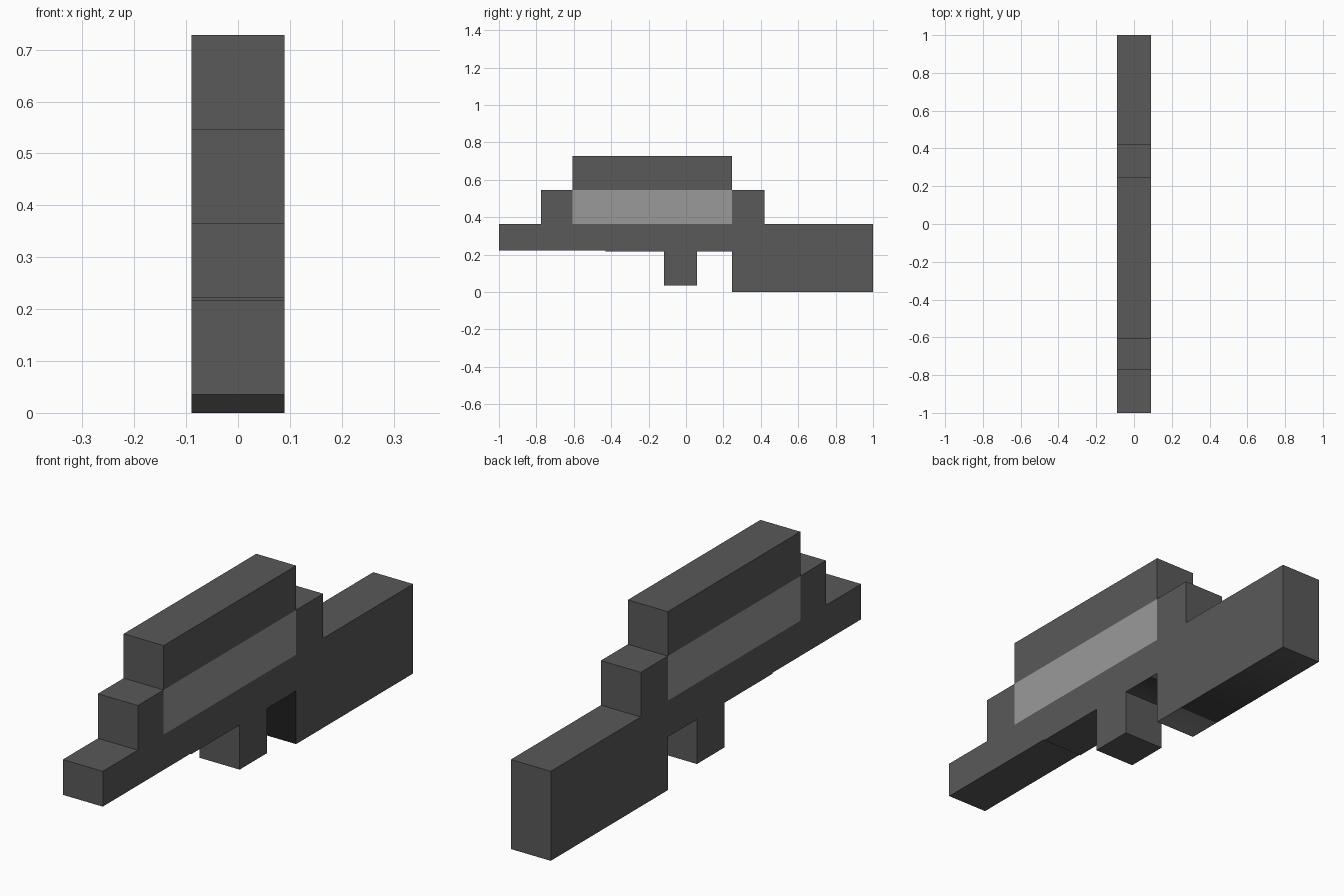
import bpy, bmesh
from mathutils import Vector

cube = bpy.data.objects.get("Cube")
if cube:
    bpy.data.objects.remove(cube, do_unlink=True)


def make_material(name, value):
    mat = bpy.data.materials.new(name)
    mat.use_nodes = True
    color = (value, value, value, 1)
    mat.diffuse_color = color
    mat.node_tree.nodes["Principled BSDF"].inputs["Base Color"].default_value = color
    return mat


HALF_WIDTH = 0.09
LOW, MID, HIGH, TOP = 0.217, 0.365, 0.547, 0.728   # tier heights
PANEL_FRONT, PANEL_BACK = -0.608, 0.246            # also the ends of the top tier

# Stepped side outline (y, z): barrel, grip, stock, then the tiers back to front
outline = [
    (-1, LOW + 0.004), (-0.43, LOW + 0.004), (-0.43, LOW),
    (-0.118, LOW), (-0.118, 0.035), (0.058, 0.035), (0.058, LOW),
    (PANEL_BACK, LOW), (PANEL_BACK, 0), (1, 0), (1, MID),
    (0.42, MID), (0.42, HIGH), (PANEL_BACK, HIGH), (PANEL_BACK, TOP),
    (PANEL_FRONT, TOP), (PANEL_FRONT, HIGH), (-0.774, HIGH), (-0.774, MID), (-1, MID),
]

# Extrude the outline across the width
bm = bmesh.new()
side = bm.faces.new([bm.verts.new((-HALF_WIDTH, y, z)) for y, z in outline])
extruded = bmesh.ops.extrude_face_region(bm, geom=[side], use_keep_orig=True)
moved = [v for v in extruded["geom"] if isinstance(v, bmesh.types.BMVert)]
bmesh.ops.translate(bm, verts=moved, vec=(2 * HALF_WIDTH, 0, 0))
bmesh.ops.recalc_face_normals(bm, faces=bm.faces[:])

# Cut the borders of the side panels
cuts = [((0, PANEL_FRONT, 0), (0, 1, 0)), ((0, PANEL_BACK, 0), (0, 1, 0)),
        ((0, 0, MID), (0, 0, 1)), ((0, 0, HIGH), (0, 0, 1))]
for point, normal in cuts:
    bmesh.ops.bisect_plane(bm, geom=bm.verts[:] + bm.edges[:] + bm.faces[:],
                           plane_co=Vector(point), plane_no=Vector(normal), dist=0.0001)

# Light side panels, and soft shading along the underside of the stock
for face in bm.faces:
    center, normal = face.calc_center_median(), face.normal
    on_panel = PANEL_FRONT < center.y < PANEL_BACK and MID < center.z < HIGH
    face.material_index = int(on_panel and abs(normal.x) > 0.9)
    stock_bottom = normal.z < -0.9 and center.y > 0.06
    stock_front = normal.y < -0.9 and center.y > 0.2 and center.z < LOW
    face.smooth = stock_bottom or stock_front
for edge in bm.edges:
    edge.smooth = all(face.smooth for face in edge.link_faces)

mesh = bpy.data.meshes.new("stepped_body")
bm.to_mesh(mesh)
bm.free()
mesh.materials.append(make_material("dark_grey", 0.1))
mesh.materials.append(make_material("light_grey", 0.32))
body = bpy.data.objects.new("stepped_body", mesh)
bpy.context.collection.objects.link(body)
